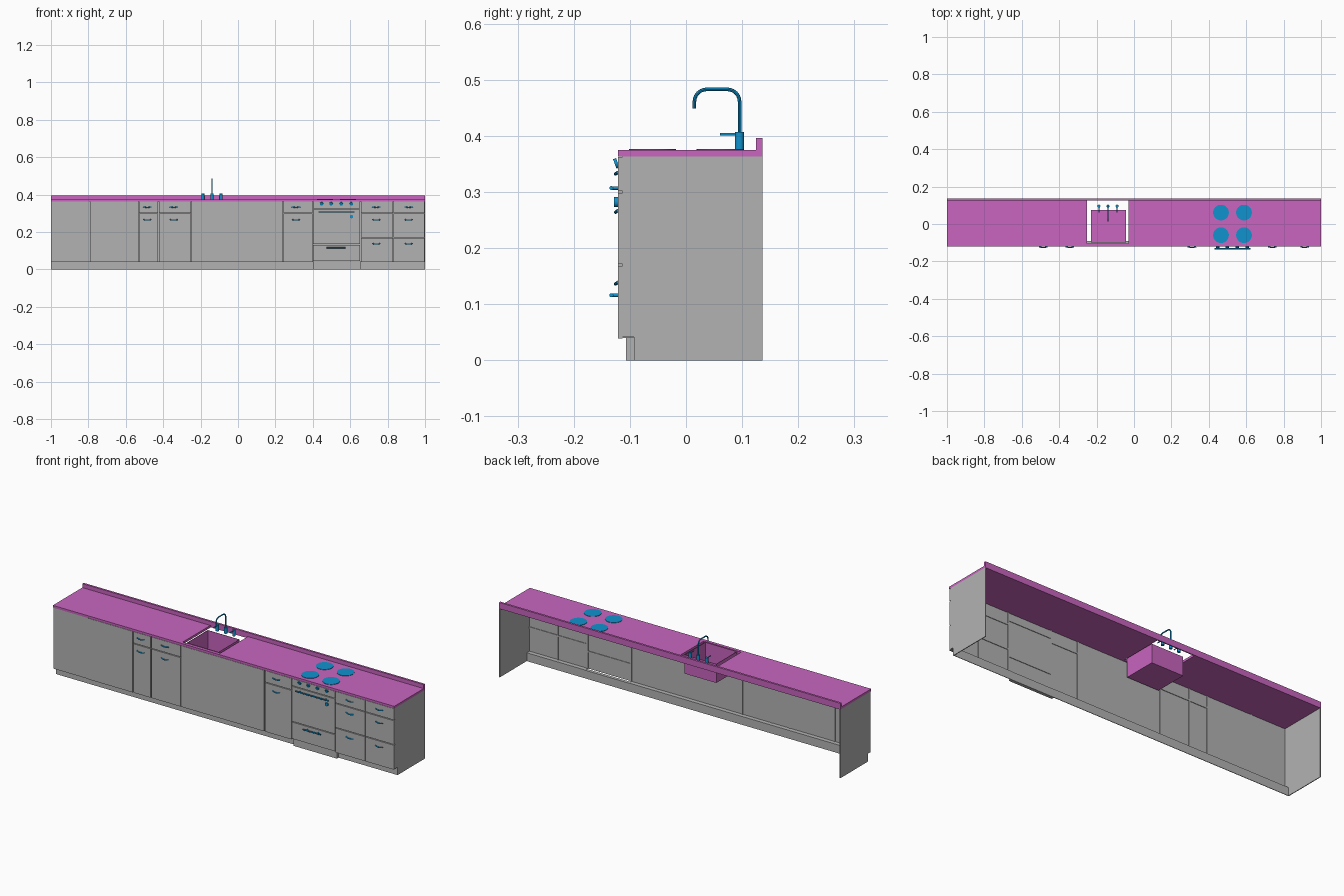
import bpy
import bmesh
import math
from mathutils import Matrix, Vector

if "Cube" in bpy.data.objects:
    bpy.data.objects.remove(bpy.data.objects["Cube"], do_unlink=True)


def material(name, colour):
    m = bpy.data.materials.new(name)
    m.use_nodes = True
    m.diffuse_color = (*colour, 1)
    m.node_tree.nodes["Principled BSDF"].inputs["Base Color"].default_value = (*colour, 1)
    return m


GREY = material("cabinet_grey", (0.45, 0.45, 0.45))
PINK = material("worktop_magenta", (0.58, 0.13, 0.52))
BLUE = material("fitting_blue", (0.005, 0.29, 0.62))


def finish(name, bm, mat, smooth=False):
    bmesh.ops.recalc_face_normals(bm, faces=bm.faces)
    mesh = bpy.data.meshes.new(name)
    bm.to_mesh(mesh)
    bm.free()
    mesh.materials.append(mat)
    ob = bpy.data.objects.new(name, mesh)
    bpy.context.collection.objects.link(ob)
    if smooth:
        select(ob)
        bpy.ops.object.shade_smooth_by_angle(angle=math.radians(40))
    return ob


def select(ob):
    bpy.ops.object.select_all(action="DESELECT")
    ob.select_set(True)
    bpy.context.view_layer.objects.active = ob


def box(name, x, y, z, mat=GREY):
    """Box from (low, high) pairs on each axis."""
    bm = bmesh.new()
    bmesh.ops.create_cube(bm, size=1)
    for v in bm.verts:
        v.co = [(a + b) / 2 + c * (b - a) for c, (a, b) in zip(v.co, (x, y, z))]
    return finish(name, bm, mat)


def rod(name, start, end, radius, mat=BLUE, sides=20):
    """Cylinder between two points."""
    a, b = Vector(start), Vector(end)
    bm = bmesh.new()
    turn = (b - a).to_track_quat("Z", "Y").to_matrix().to_4x4()
    bmesh.ops.create_cone(bm, cap_ends=True, segments=sides, radius1=radius, radius2=radius,
                          depth=(b - a).length, matrix=Matrix.Translation((a + b) / 2) @ turn)
    return finish(name, bm, mat, smooth=True)


def tube(name, points, radius):
    """Round tube swept along a path."""
    curve = bpy.data.curves.new(name, "CURVE")
    curve.dimensions = "3D"
    curve.bevel_depth = radius
    curve.bevel_resolution = 2
    curve.use_fill_caps = True
    path = curve.splines.new("POLY")
    path.points.add(len(points) - 1)
    for p, co in zip(path.points, points):
        p.co = (*co, 1)
    curve.materials.append(BLUE)
    ob = bpy.data.objects.new(name, curve)
    bpy.context.collection.objects.link(ob)
    select(ob)
    bpy.ops.object.convert(target="MESH")
    bpy.ops.object.shade_smooth_by_angle(angle=math.radians(40))


FRONT, CARCASS, KICK, BACK = -0.1215, -0.113, -0.093, 0.136
UNDER, TOP, LEDGE = 0.363, 0.375, 0.042
GAP = 0.002

# Worktop slab with an opening for the sink
bm = bmesh.new()
xs, ys = (-1, -0.25, -0.03, 1), (FRONT, -0.105, 0.13, BACK)
grid = [[bm.verts.new((x, y, UNDER)) for x in xs] for y in ys]
faces = [bm.faces.new((grid[j][i], grid[j][i + 1], grid[j + 1][i + 1], grid[j + 1][i]))
         for j in range(3) for i in range(3) if (i, j) != (1, 1)]
raised = bmesh.ops.extrude_face_region(bm, geom=faces, use_keep_orig=True)["geom"]
bmesh.ops.translate(bm, vec=(0, 0, TOP - UNDER),
                    verts=[g for g in raised if isinstance(g, bmesh.types.BMVert)])
finish("worktop", bm, PINK)
box("splashback", (-1, 1), (0.125, BACK), (TOP, 0.396), PINK)

# Open sink basin
bm = bmesh.new()
bmesh.ops.create_cube(bm, size=1)
for v in bm.verts:
    v.co = (-0.1365 + v.co.x * 0.187, -0.0125 + v.co.y * 0.175, 0.325 + v.co.z * 0.1)
bmesh.ops.delete(bm, geom=[f for f in bm.faces if f.calc_center_median().z > 0.37], context="FACES")
basin = finish("sink_basin", bm, PINK)
shell = basin.modifiers.new("thickness", "SOLIDIFY")
shell.thickness = 0.003

# End panels, notched at the kick space
for side, x in (("right", (-1, -0.996)), ("left", (0.996, 1))):
    box(side + "_end_panel", x, (KICK, BACK), (0, UNDER))
    box(side + "_end_panel_nose", x, (CARCASS, KICK), (LEDGE, UNDER))

# Kick boards and bottom ledges, the cooker kick standing forward
for name, x in (("right", (-0.996, 0.4)), ("left", (0.655, 0.996))):
    box(name + "_kick_board", x, (KICK, KICK + 0.003), (0, LEDGE))
    box(name + "_bottom_ledge", x, (CARCASS, KICK + 0.003), (LEDGE - 0.002, LEDGE + 0.002))
box("cooker_kick", (0.4, 0.655), (-0.107, KICK + 0.003), (0, 0.043))


def column(name, x, levels, front=FRONT):
    """Stack of fronts split at the given heights, with rails behind the splits."""
    for n, (low, high) in enumerate(zip(levels, levels[1:])):
        box(f"{name}_front_{n}", (x[0] + GAP, x[1] - GAP), (front, CARCASS),
            (low + GAP, high - GAP))
    for z in levels[1:-1]:
        box(name + "_rail", x, (CARCASS, CARCASS + 0.003), (z - 0.004, z + 0.004))


# Cabinet fronts
LOW, HIGH, SPLIT = 0.037, 0.364, 0.3
columns = (
    ("corner_panel", (-1, -0.792), (LOW, HIGH), -0.118),
    ("wide_door", (-0.792, -0.53), (LOW, HIGH), FRONT),
    ("narrow_unit", (-0.53, -0.425), (LOW, SPLIT, HIGH), FRONT),
    ("drawer_unit", (-0.425, -0.25), (LOW, SPLIT, HIGH), FRONT),
    ("sink_door", (-0.25, 0.24), (LOW, HIGH), FRONT),
    ("cooker_side_unit", (0.24, 0.4), (LOW, SPLIT, HIGH), FRONT),
    ("cooker", (0.4, 0.655), (0.042, 0.134, 0.323, HIGH), FRONT),
    ("inner_drawers", (0.655, 0.83), (LOW, 0.17, SPLIT, HIGH), FRONT),
    ("outer_drawers", (0.83, 1), (LOW, 0.17, SPLIT, HIGH), FRONT),
)
for name, x, levels, front in columns:
    column(name, x, levels, front)
    if x[1] < 1:
        box(name + "_stile", (x[1] - 0.004, x[1] + 0.004), (CARCASS, CARCASS + 0.003),
            (LEDGE, UNDER))


def pull(x, z):
    """Shallow bowed handle."""
    arc = [(x + 0.022 * t / 4, FRONT - 0.004 * (1 - (t / 4) ** 2), z - 0.003 * (1 - (t / 4) ** 2))
           for t in range(-4, 5)]
    tube("drawer_handle", arc, 0.003)


for x in (-0.485, -0.343, 0.31, 0.74, 0.912):
    for z in (0.335, 0.267):
        pull(x, z)
    if x > 0.5:
        pull(x, 0.139)

# Cooker handles, knobs and timer
for name, x0, x1, z in (("oven", 0.43, 0.622, 0.307), ("warmer", 0.473, 0.576, 0.116)):
    rod(name + "_handle_bar", (x0, -0.133, z), (x1, -0.133, z), 0.0035)
    for x in (x0 + 0.02, x1 - 0.02):
        rod(name + "_handle_post", (x, FRONT, z), (x, -0.133, z), 0.003)
for x in (0.447, 0.498, 0.552, 0.606):
    rod("cooker_knob", (x, FRONT, 0.352), (x, -0.127, 0.35), 0.009)
rod("oven_timer", (0.607, FRONT, 0.282), (0.607, -0.128, 0.282), 0.009)

# Hob rings
for x in (0.465, 0.588):
    for y in (-0.06, 0.061):
        rod("hob_ring", (x, y, TOP), (x, y, TOP + 0.002), 0.042, sides=40)

# Taps: two levers either side of a swan-neck spout
TAP_X, TAP_Y = -0.139, 0.0955
for x in (TAP_X - 0.049, TAP_X, TAP_X + 0.049):
    rod("tap_body", (x, TAP_Y, TOP), (x, TAP_Y, 0.407), 0.008)
    if x != TAP_X:
        rod("tap_lever", (x, TAP_Y, 0.403), (x, 0.061, 0.403), 0.0025)

bend = 0.022
neck = [(TAP_X, TAP_Y, 0.4)]
for centre, start in ((TAP_Y - bend, 0), (0.015 + bend, 90)):
    for step in range(7):
        a = math.radians(start + step * 15)
        neck.append((TAP_X, centre + bend * math.cos(a), 0.461 + bend * math.sin(a)))
neck.append((TAP_X, 0.015, 0.449))
tube("tap_spout", neck, 0.0032)
